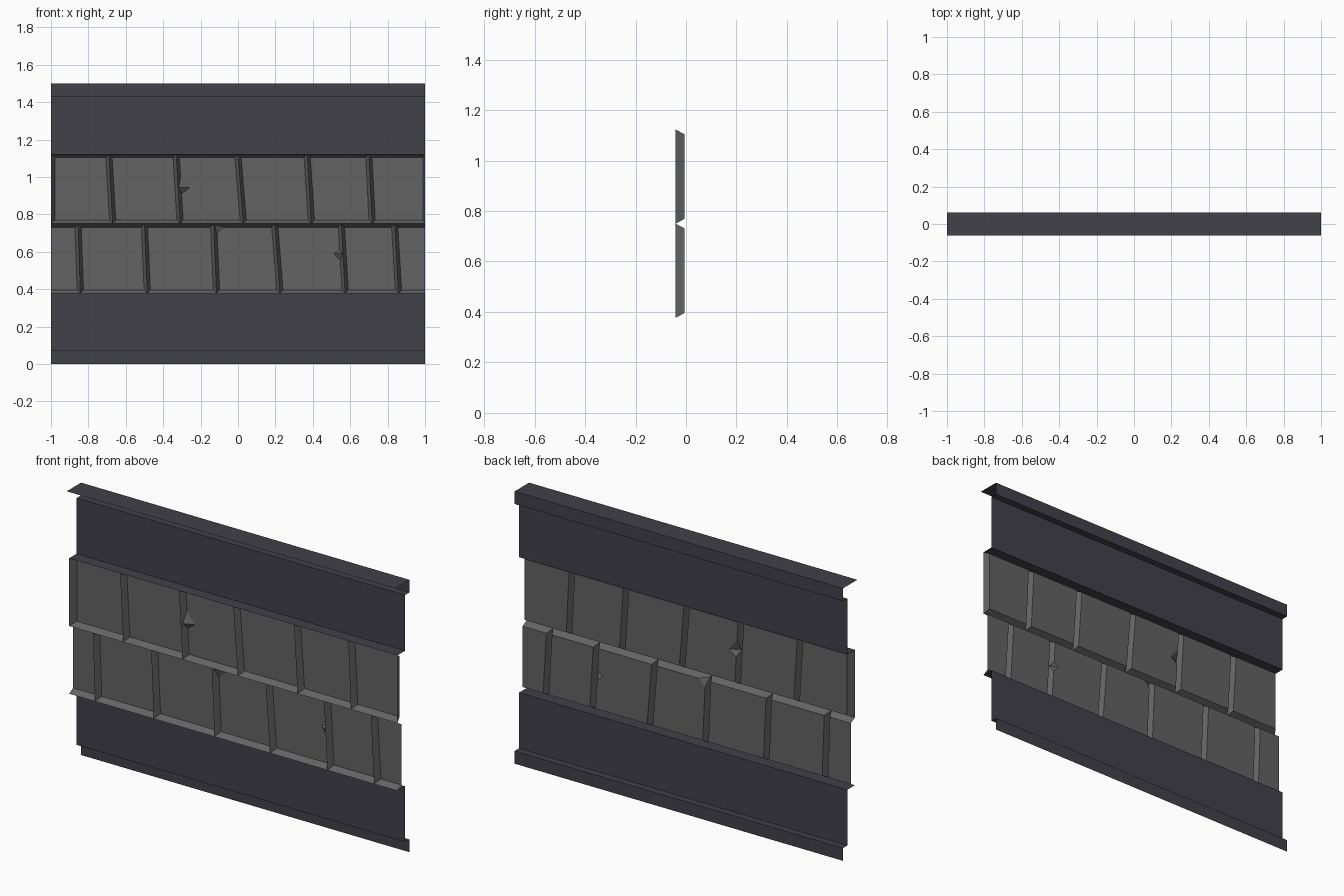
import bpy
from mathutils import Vector

if "Cube" in bpy.data.objects:
    bpy.data.objects.remove(bpy.data.objects["Cube"])

BACK, FACE, BEVEL = -0.041, -0.006, 0.019


def material(name, col):
    m = bpy.data.materials.new(name)
    m.diffuse_color = (*col, 1)
    m.use_nodes = True
    m.node_tree.nodes["Principled BSDF"].inputs["Base Color"].default_value = m.diffuse_color
    return m


def add_object(name, verts, faces, mat):
    me = bpy.data.meshes.new(name)
    me.from_pydata(verts, [], faces)
    me.materials.append(mat)
    ob = bpy.data.objects.new(name, me)
    bpy.context.collection.objects.link(ob)
    return ob


def extrude_profile(name, pts, mat):
    """Sheet following a (y, z) profile across the full width."""
    verts = [(x, y, z) for y, z in pts for x in (-1, 1)]
    faces = [(2*i, 2*i+1, 2*i+3, 2*i+2) for i in range(len(pts) - 1)]
    return add_object(name, verts, faces, mat)


def tile(top, bot, left, right, bl, br, chip=None):
    """Bevelled stone: returns polygons as lists of points.
    left/right are (x at top, x at bottom); bl/br are side bevel widths."""
    # corners in order: top left, bottom left, bottom right, top right
    outer = [Vector(p) for p in ((left[0], BACK, top), (left[1], BACK, bot),
                                 (right[1], BACK, bot), (right[0], BACK, top))]
    off = ((bl, -BEVEL), (bl, BEVEL), (-br, BEVEL), (-br, -BEVEL))
    inner = [Vector((o.x + dx, FACE, o.z + dz)) for o, (dx, dz) in zip(outer, off)]
    face, polys = [], []
    walls = []
    for i in range(4):
        j = (i + 1) % 4
        a, b = inner[i], inner[j]
        walls.append([outer[i], outer[j], b, a])
        face.append(a)
        if chip and chip[0] == i:
            # chip in the edge: start, end, tip reach
            _, f0, f1, reach = chip
            p, q = a.lerp(b, f0), a.lerp(b, f1)
            fm = f0 * 0.35 + f1 * 0.65
            tip = a.lerp(b, fm) + Vector((reach, 0, 0))
            deep = a.lerp(b, fm).lerp(outer[i].lerp(outer[j], fm), 0.75)
            face += [p, tip, q] if f0 < f1 else [q, tip, p]
            walls[i] = [outer[i], outer[j], b, q, deep, p, a]
            polys += [[p, deep, tip], [tip, deep, q]]
    if chip and chip[0] == "corner":
        # broken top left corner
        a = inner[0]
        p = a + Vector((0.04, 0, 0))
        q = a.lerp(inner[1], 0.12)
        deep = a.lerp(outer[0], 0.7)
        face[0:1] = [p, q]
        walls[0] = [outer[0], outer[1], inner[1], q, deep]
        walls[3] = [outer[3], outer[0], deep, p, inner[3]]
        polys.append([p, deep, q])
    # cut ends have no side wall
    if bl == 0:
        walls[0] = None
    if br == 0:
        walls[2] = None
    return [face] + [w for w in walls if w] + polys


def tile_row(name, top, bot, joints, ends, chips, mat):
    verts, faces = [], []
    n = len(joints) - 1
    for i in range(n):
        bl = ends[0] if i == 0 else 0.017
        br = ends[1] if i == n - 1 else 0.017
        for poly in tile(top, bot, joints[i], joints[i+1], bl, br, chips.get(i)):
            # wind every face toward the finished side (+y)
            area = sum((p.z * q.x - p.x * q.z
                        for p, q in zip(poly, poly[1:] + poly[:1])))
            if area < 0:
                poly = poly[::-1]
            faces.append(tuple(range(len(verts), len(verts) + len(poly))))
            verts += [tuple(p) for p in poly]
    return add_object(name, verts, faces, mat)


trim = material("dark_trim", (0.055, 0.052, 0.067))
stone = material("stone", (0.125, 0.125, 0.125))

# Trim panels above and below the stones
extrude_profile("upper_trim", [(-0.0625, 1.5), (0.0625, 1.5), (0.0625, 1.43),
                               (0.025, 1.43), (0.025, 1.123), (BACK, 1.123)], trim)
extrude_profile("lower_trim", [(BACK, 0.377), (0.025, 0.377), (0.025, 0.07),
                               (0.0625, 0.07), (0.0625, 0)], trim)

# Two staggered rows of stones with leaning joints
upper = [(-1, -1), (-0.69, -0.67), (-0.33, -0.31), (0.0, 0.028),
         (0.37, 0.392), (0.70, 0.717), (1, 1)]
lower = [(-1, -1), (-0.855, -0.843), (-0.50, -0.485), (-0.13, -0.115),
         (0.197, 0.224), (0.553, 0.573), (0.838, 0.858), (1, 1)]
tile_row("upper_stones", 1.123, 0.75, upper, (0.022, 0.012),
         {2: (0, 0.3, 0.58, 0.045)}, stone)
tile_row("lower_stones", 0.75, 0.377, lower, (0, 0),
         {3: ("corner",), 4: (2, 0.47, 0.64, -0.033)}, stone)
